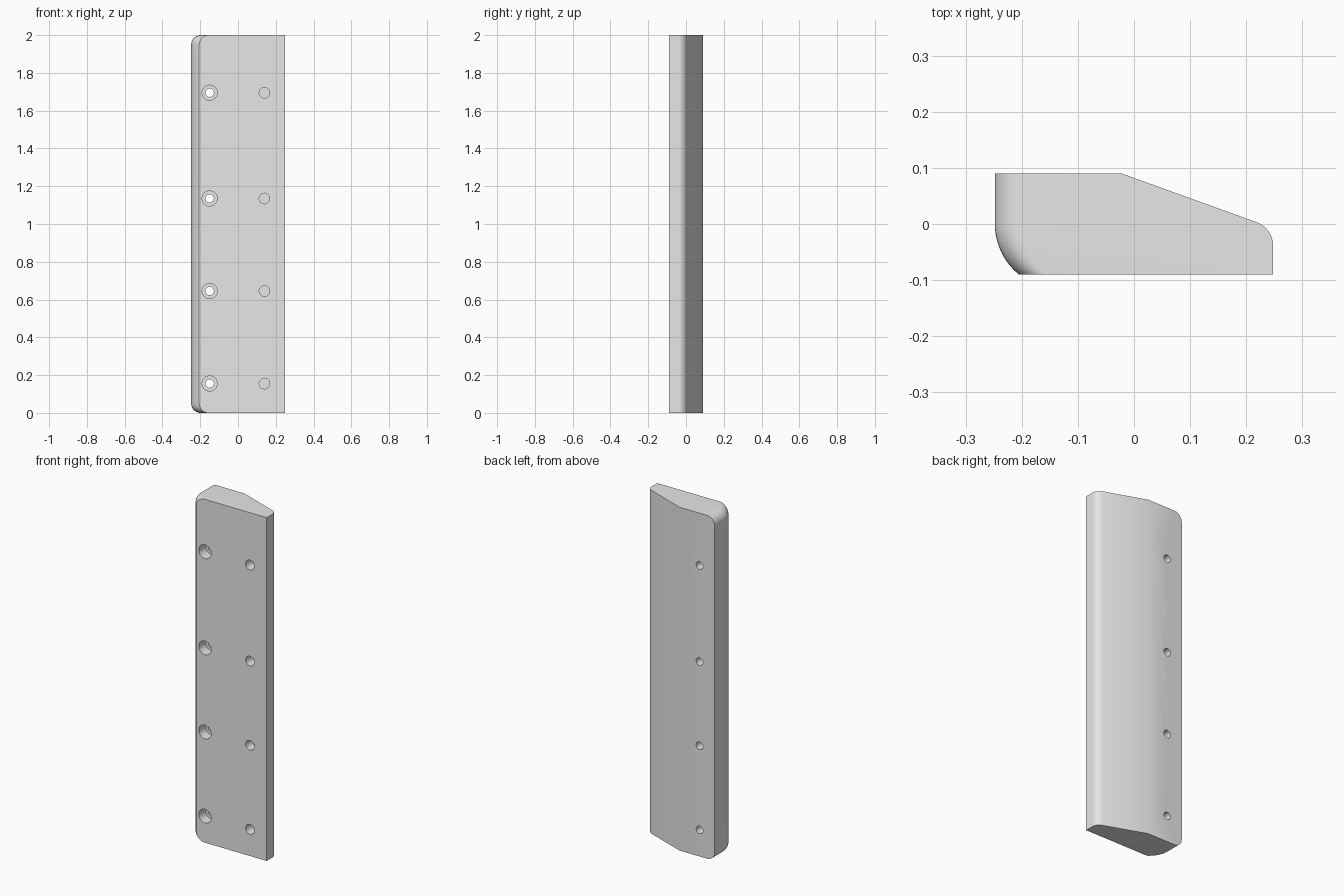
import bpy, bmesh
from math import sin, cos, pi, radians, sqrt

if "Cube" in bpy.data.objects:
    bpy.data.objects.remove(bpy.data.objects["Cube"], do_unlink=True)

HEIGHT, FRONT, BACK = 2.0, -0.09, 0.09
LEFT, RIGHT, CORNER = -0.248, 0.248, 0.05
EDGE_R, NOSE_R, NOSE_Y = 0.116, 0.045, -0.039
SLOPE = radians(70)

grey = bpy.data.materials.new("plain_grey")
grey.use_nodes = True
grey.diffuse_color = (0.8, 0.8, 0.8, 1)
grey.node_tree.nodes["Principled BSDF"].inputs["Base Color"].default_value = grey.diffuse_color


def left_edge(y):
    """Rounded front edge, straight behind the middle."""
    return LEFT if y >= 0 else LEFT + EDGE_R - sqrt(EDGE_R**2 - y * y)


nose_x = RIGHT - NOSE_R
tangent_x = nose_x + NOSE_R * cos(SLOPE)
tangent_y = NOSE_Y + NOSE_R * sin(SLOPE)


def right_edge(y):
    """Flat side, rounded nose, then a slope up to the back face."""
    if y <= NOSE_Y:
        return RIGHT
    if y <= tangent_y:
        return nose_x + sqrt(NOSE_R**2 - (y - NOSE_Y)**2)
    t = (y - tangent_y) / (BACK - tangent_y)
    return tangent_x + t * (-0.022 - tangent_x)


def finish(bm, name):
    bmesh.ops.recalc_face_normals(bm, faces=bm.faces[:])
    mesh = bpy.data.meshes.new(name)
    bm.to_mesh(mesh)
    bm.free()
    mesh.materials.append(grey)
    obj = bpy.data.objects.new(name, mesh)
    bpy.context.collection.objects.link(obj)
    return obj


# Body: rounded outlines lofted from front to back
levels = {FRONT, 0.0, BACK}
levels |= {-EDGE_R * sin(radians(50) * i / 10) for i in range(1, 11)}
levels |= {NOSE_Y + NOSE_R * sin(SLOPE * i / 8) for i in range(9)}
bm = bmesh.new()
rings = []
for y in sorted(levels):
    x0, x1 = left_edge(y), right_edge(y)
    points = [(x1, 0), (x1, HEIGHT)]
    for cz, start in ((HEIGHT - CORNER, pi / 2), (CORNER, pi)):
        for i in range(11):
            a = start + pi / 2 * i / 10
            points.append((x0 + CORNER + CORNER * cos(a), cz + CORNER * sin(a)))
    rings.append([bm.verts.new((x, y, z)) for x, z in points])
for a, b in zip(rings, rings[1:]):
    for i in range(len(a)):
        j = (i + 1) % len(a)
        bm.faces.new((a[i], a[j], b[j], b[i]))
bm.faces.new(rings[0])
bm.faces.new(rings[-1])
body = finish(bm, "handle_plate")


# Stepped bores and blind holes, cut as one set of turned cutters
def add_turned(bm, x, z, profile, sides=32):
    loops = [[bm.verts.new((x + r * cos(2 * pi * i / sides), y,
                            z + r * sin(2 * pi * i / sides))) for i in range(sides)]
             for r, y in profile]
    for a, b in zip(loops, loops[1:]):
        for i in range(sides):
            j = (i + 1) % sides
            bm.faces.new((a[i], a[j], b[j], b[i]))
    bm.faces.new(loops[0])
    bm.faces.new(loops[-1])


bm = bmesh.new()
for z in (0.155, 0.645, 1.135, 1.695):
    add_turned(bm, -0.15, z, ((0.04, -0.2), (0.04, -0.03), (0.022, -0.03), (0.022, 0.2)))
    add_turned(bm, 0.14, z, ((0.028, -0.2), (0.028, -0.03)))
cutter = finish(bm, "hole_cutter")
cutter.hide_render = True
cutter.hide_viewport = False

cut = body.modifiers.new("holes", "BOOLEAN")
cut.operation, cut.solver, cut.object = "DIFFERENCE", "EXACT", cutter
bpy.ops.object.select_all(action="DESELECT")
body.select_set(True)
bpy.context.view_layer.objects.active = body
bpy.ops.object.modifier_apply(modifier=cut.name)
bpy.data.objects.remove(cutter, do_unlink=True)
bpy.ops.object.shade_smooth_by_angle(angle=radians(30))
